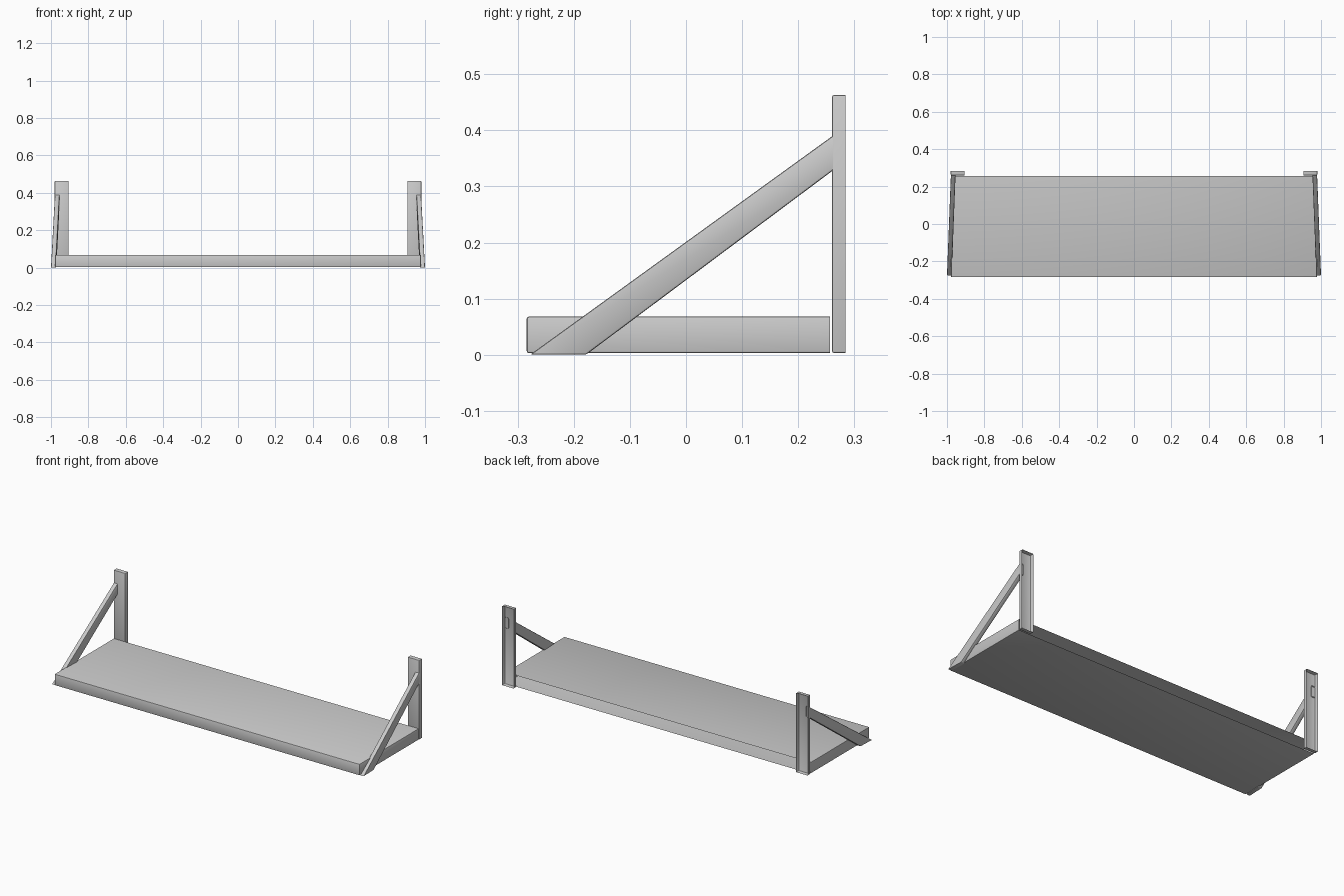
import bpy, bmesh
from mathutils import Vector

if "Cube" in bpy.data.objects:
    bpy.data.objects.remove(bpy.data.objects["Cube"])

BEVEL = 0.004


def open_back_solid(name, profile, x_front, x_back, mirror=False):
    """Extrude a (y, z) quad across x, leave its back open and round the other edges.
    x_front / x_back give the (low, high) x at the front and back ends, so it can splay.
    Profile order: front bottom, back bottom, back top, front top."""
    bm = bmesh.new()
    ranges = (x_front, x_back, x_back, x_front)
    # two side loops, joined by a ring of faces
    left, right = ([bm.verts.new((r[i], y, z)) for (y, z), r in zip(profile, ranges)]
                   for i in (0, 1))
    bm.faces.new(left)
    bm.faces.new(right[::-1])
    for a in (0, 2, 3):                       # side 1 is the open back
        b = (a + 1) % 4
        bm.faces.new((left[a], left[b], right[b], right[a]))
    bmesh.ops.recalc_face_normals(bm, faces=bm.faces)
    centre = sum((v.co for v in bm.verts), Vector()) / 8
    if sum((f.calc_center_median() - centre).dot(f.normal) for f in bm.faces) < 0:
        bmesh.ops.reverse_faces(bm, faces=bm.faces)
    bmesh.ops.bevel(bm, geom=[e for e in bm.edges if not e.is_boundary],
                    offset=BEVEL, segments=2, profile=0.5, affect='EDGES')
    mesh = bpy.data.meshes.new(name)
    bm.to_mesh(mesh)
    bm.free()
    obj = bpy.data.objects.new(name, mesh)
    bpy.context.collection.objects.link(obj)
    if mirror:
        obj.modifiers.new("Mirror", 'MIRROR')
    bpy.ops.object.select_all(action='DESELECT')
    obj.select_set(True)
    bpy.context.view_layer.objects.active = obj
    bpy.ops.object.shade_smooth_by_angle()
    return obj


def rect(y0, y1, z0, z1):
    return [(y0, z0), (y1, z0), (y1, z1), (y0, z1)]


# Shelf board
board_x = (-0.978, 0.978)
open_back_solid("shelf_board", rect(-0.284, 0.257, 0.003, 0.068), board_x, board_x)

# Upright wall posts at both ends
post_x = (0.905, 0.98)
open_back_solid("wall_posts", rect(0.26, 0.284, 0.003, 0.463), post_x, post_x, mirror=True)

# Diagonal braces: splayed out at the front, their ends poking through the posts
brace = [(-0.178, 0.0), (0.264, 0.330), (0.264, 0.392), (-0.278, 0.0)]
bm_x = (0.975, 1.0)
obj = open_back_solid("diagonal_braces", brace, bm_x, bm_x, mirror=True)
# lean the brace inwards towards the post
for v in obj.data.vertices:
    v.co.x -= 0.021 * (v.co.y + 0.278) / 0.542
